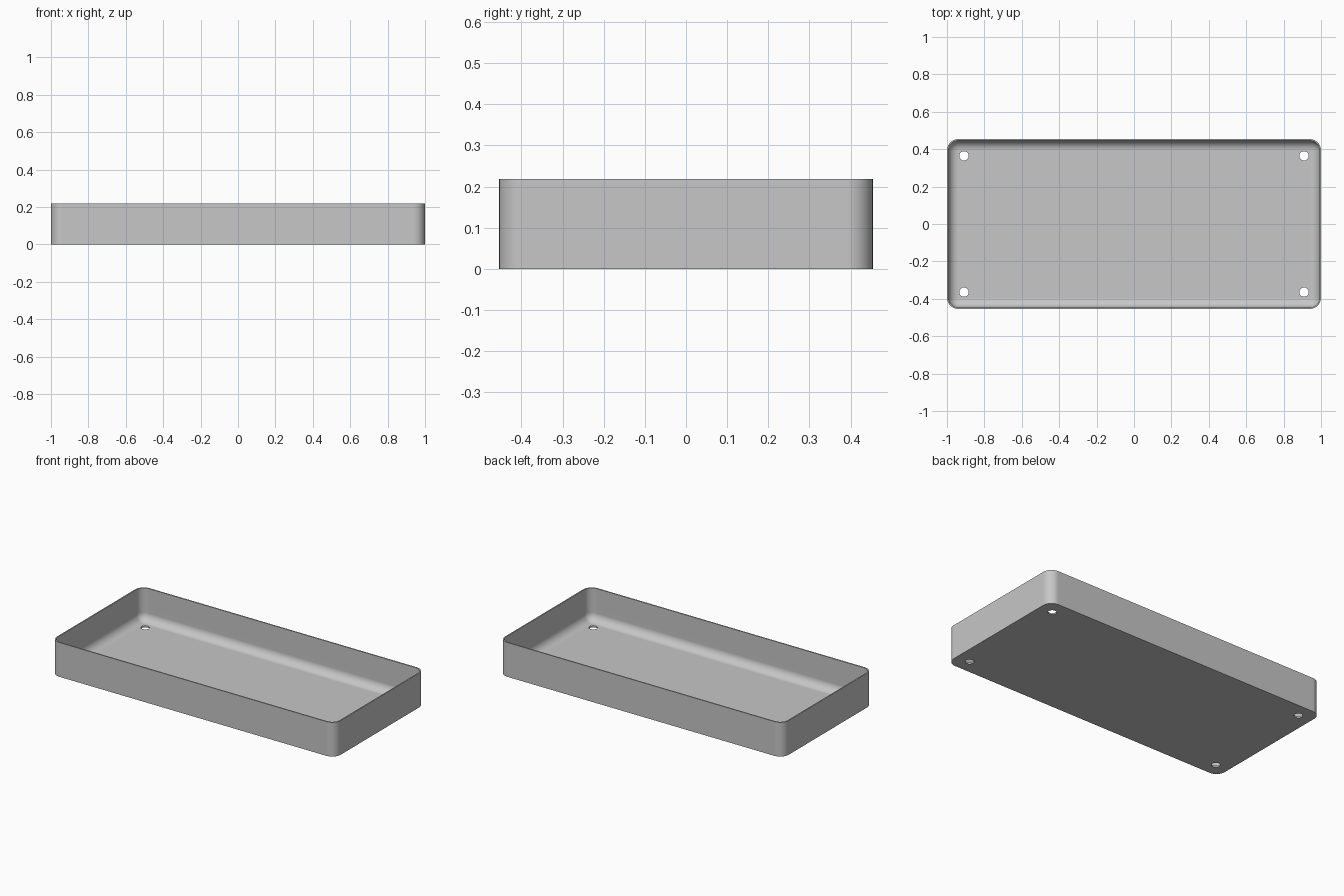
import bpy, bmesh, math

cube = bpy.data.objects.get("Cube")
if cube:
    bpy.data.objects.remove(cube, do_unlink=True)

HALF_X, HALF_Y, HEIGHT = 1.0, 0.454, 0.218
CORNER, WALL, FLOOR = 0.06, 0.008, 0.01
FILLET = CORNER - WALL
STEPS = 10

grey = bpy.data.materials.new("grey")
grey.use_nodes = True
colour = (0.57, 0.57, 0.57, 1)
grey.diffuse_color = colour
grey.node_tree.nodes["Principled BSDF"].inputs["Base Color"].default_value = colour


def ring(bm, inset, z):
    """Rounded rectangle loop, inset from the outer outline."""
    radius = max(CORNER - inset, 0.0015)
    cx, cy = HALF_X - inset - radius, HALF_Y - inset - radius
    verts = []
    for quarter, (sx, sy) in enumerate(((1, 1), (-1, 1), (-1, -1), (1, -1))):
        for i in range(STEPS + 1):
            a = (quarter + i / STEPS) * math.pi / 2
            verts.append(bm.verts.new((sx * cx + radius * math.cos(a),
                                       sy * cy + radius * math.sin(a), z)))
    return verts


# Tray section: outer wall, rim, inner wall, fillet down to the floor
section = [(0, 0), (0, HEIGHT), (WALL, HEIGHT)]
for i in range(STEPS + 1):
    a = i / STEPS * math.pi / 2
    section.append((WALL + FILLET * (1 - math.cos(a)),
                    FLOOR + FILLET * (1 - math.sin(a))))

bm = bmesh.new()
rings = [ring(bm, *point) for point in section]
for low, high in zip(rings, rings[1:]):
    for i in range(len(low)):
        j = (i + 1) % len(low)
        bm.faces.new((low[i], low[j], high[j], high[i]))
bm.faces.new(rings[0])
bm.faces.new(rings[-1])
bmesh.ops.recalc_face_normals(bm, faces=bm.faces)
mesh = bpy.data.meshes.new("tray")
bm.to_mesh(mesh)
bm.free()
tray = bpy.data.objects.new("tray", mesh)
bpy.context.collection.objects.link(tray)
mesh.materials.append(grey)

# Four screw holes through the floor
bm = bmesh.new()
for sx in (-1, 1):
    for sy in (-1, 1):
        made = bmesh.ops.create_cone(bm, cap_ends=True, segments=32,
                                     radius1=0.025, radius2=0.025, depth=0.1)
        bmesh.ops.translate(bm, verts=made["verts"], vec=(sx * 0.909, sy * 0.364, 0))
hole_mesh = bpy.data.meshes.new("hole_cutter")
bm.to_mesh(hole_mesh)
bm.free()
hole_mesh.materials.append(grey)
cutter = bpy.data.objects.new("hole_cutter", hole_mesh)
bpy.context.collection.objects.link(cutter)
cutter.hide_render = True

cut = tray.modifiers.new("holes", "BOOLEAN")
cut.operation, cut.solver, cut.object = "DIFFERENCE", "EXACT", cutter

bpy.ops.object.select_all(action="DESELECT")
tray.select_set(True)
bpy.context.view_layer.objects.active = tray
bpy.ops.object.modifier_apply(modifier=cut.name)
bpy.data.objects.remove(cutter, do_unlink=True)

# Smooth corners and fillet, flat floor and walls
bpy.ops.object.shade_smooth_by_angle(angle=math.radians(30))
weighted = tray.modifiers.new("weighted_normals", "WEIGHTED_NORMAL")
weighted.keep_sharp = True
